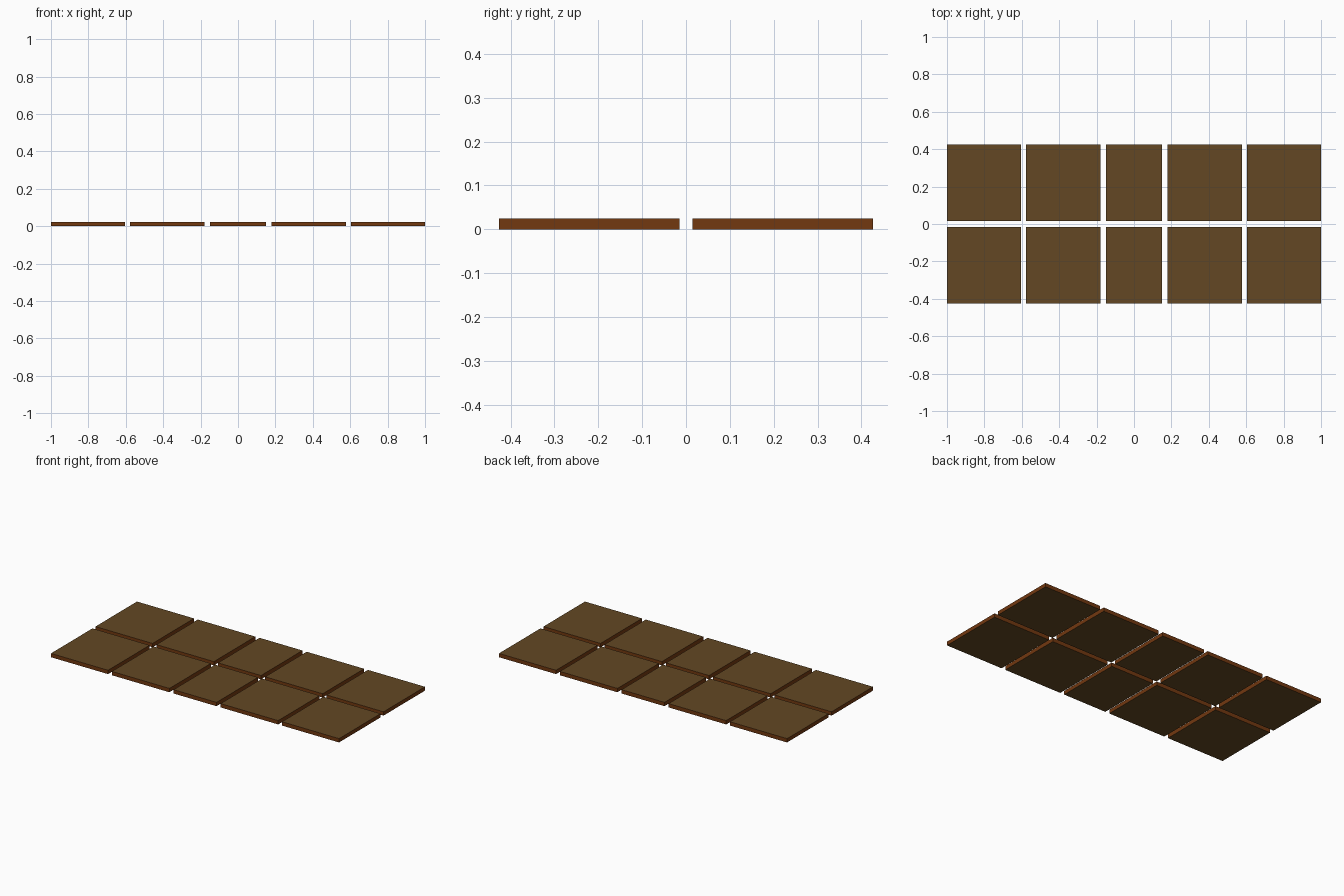
import bpy
import bmesh

if "Cube" in bpy.data.objects:
    bpy.data.objects.remove(bpy.data.objects["Cube"])


def make_material(name, colour):
    m = bpy.data.materials.new(name)
    m.diffuse_color = (*colour, 1.0)
    m.use_nodes = True
    m.node_tree.nodes["Principled BSDF"].inputs["Base Color"].default_value = m.diffuse_color
    return m


face_brown = make_material("wood brown", (0.125, 0.064, 0.017))
edge_brown = make_material("reddish edge brown", (0.168, 0.040, 0.005))

HEIGHT = 0.024
# Column extents along x, and row extents along y
COLUMNS = [(-1.0, -0.604), (-0.577, -0.178), (-0.149, 0.149),
           (0.178, 0.577), (0.604, 1.0)]
ROWS = {"front": (-0.426, -0.015), "back": (0.015, 0.426)}


def panel(name, x0, x1, y0, y1):
    """Flat slab with broad faces in one brown and its rim in another."""
    bm = bmesh.new()
    bmesh.ops.create_cube(bm, size=1.0)
    for v in bm.verts:
        v.co.x = x1 if v.co.x > 0 else x0
        v.co.y = y1 if v.co.y > 0 else y0
        v.co.z = HEIGHT if v.co.z > 0 else 0.0
    bm.normal_update()
    for f in bm.faces:
        f.material_index = 0 if abs(f.normal.z) > 0.5 else 1
    mesh = bpy.data.meshes.new(name)
    bm.to_mesh(mesh)
    bm.free()
    mesh.materials.append(face_brown)
    mesh.materials.append(edge_brown)
    bpy.context.collection.objects.link(bpy.data.objects.new(name, mesh))


# Two rows of five panels separated by narrow gaps
for row, (y0, y1) in ROWS.items():
    for i, (x0, x1) in enumerate(COLUMNS, 1):
        panel(f"{row}_panel_{i}", x0, x1, y0, y1)
